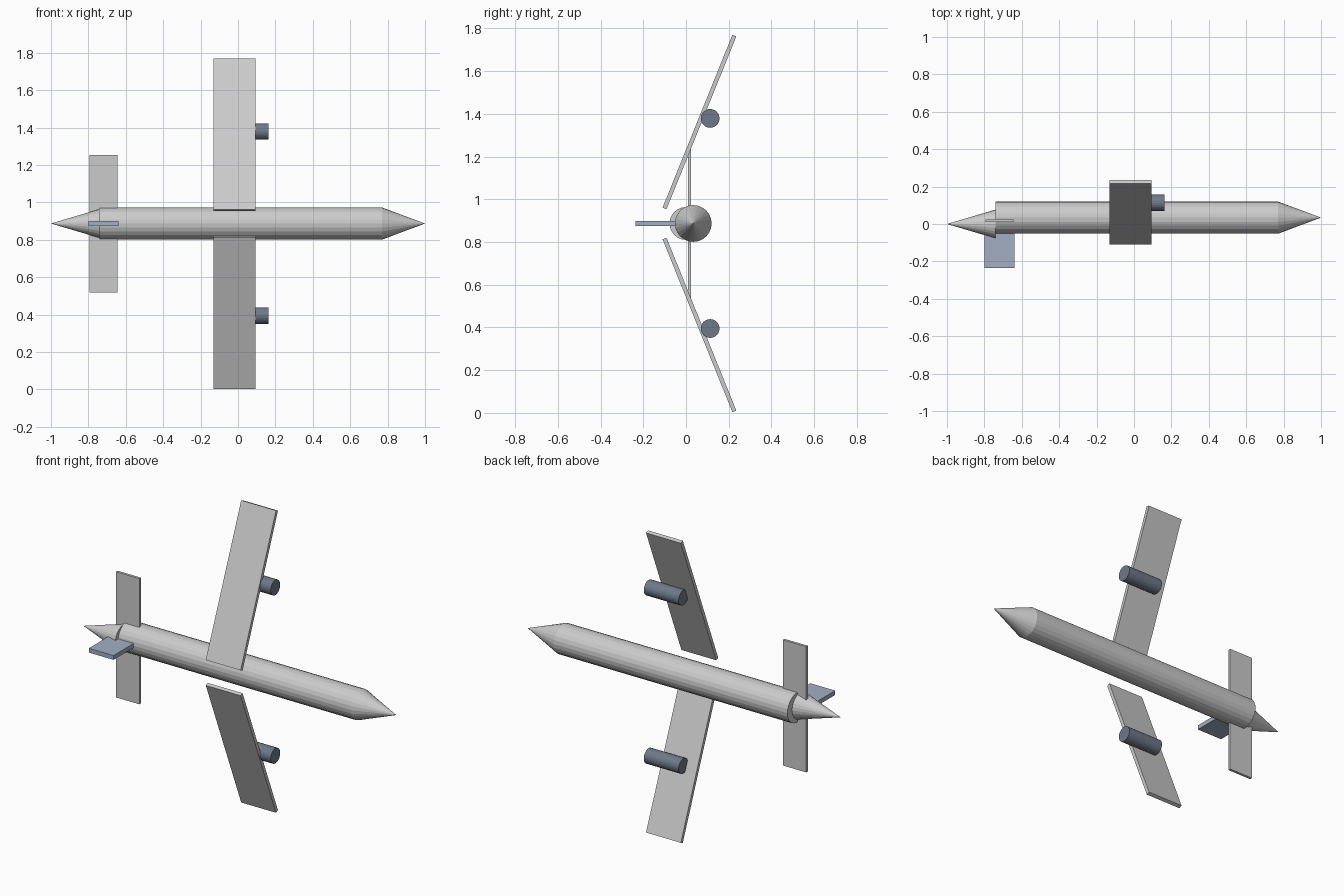
import bpy
from math import pi, radians

if "Cube" in bpy.data.objects:
    bpy.data.objects.remove(bpy.data.objects["Cube"])

ZC = 0.887  # height of the symmetry plane


def colour(name, rgb):
    m = bpy.data.materials.new(name)
    m.diffuse_color = (*rgb, 1)
    m.use_nodes = True
    m.node_tree.nodes["Principled BSDF"].inputs["Base Color"].default_value = m.diffuse_color
    return m


def finish(name, mat):
    o = bpy.context.object
    o.name = name
    if mat:
        o.data.materials.append(mat)
    return o


def tube(name, x0, x1, r0, r1, y, z, mat=None, sides=24):
    """Cylinder or cone along x, radius r0 at x0 and r1 at x1."""
    bpy.ops.mesh.primitive_cone_add(vertices=sides, radius1=r0, radius2=r1, depth=x1 - x0,
                                    location=((x0 + x1) / 2, y, z), rotation=(0, pi / 2, 0))
    return finish(name, mat)


def slab(name, loc, size, tilt=0, mat=None):
    bpy.ops.mesh.primitive_cube_add(size=1, location=loc, rotation=(tilt, 0, 0))
    bpy.context.object.scale = size
    return finish(name, mat)


blue = colour("fin_blue", (0.36, 0.43, 0.55))
slate = colour("engine_slate", (0.16, 0.19, 0.25))

# Fuselage with nose and offset tail cone
tube("fuselage", -0.74, 0.77, 0.086, 0.086, 0.034, ZC)
tube("nose_cone", 0.77, 1.0, 0.086, 0, 0.034, ZC)
tube("tail_cone", -1.0, -0.74, 0.077, 0, 0, ZC).rotation_euler.y = -pi / 2

# Swept-up wings and engines, mirrored about the fuselage
for side, s in (("upper", 1), ("lower", -1)):
    slab(side + "_wing", (-0.019, 0.063, ZC + s * 0.475), (0.225, 0.02, 0.873), -s * radians(22))
    tube(side + "_engine", -0.062, 0.163, 0.044, 0.044, 0.113, ZC + s * 0.492, slate)

# Tail surfaces
slab("tailplane", (-0.72, 0.017, ZC), (0.15, 0.015, 0.735))
slab("tail_fin", (-0.72, -0.138, ZC), (0.16, 0.196, 0.025), 0, blue)
